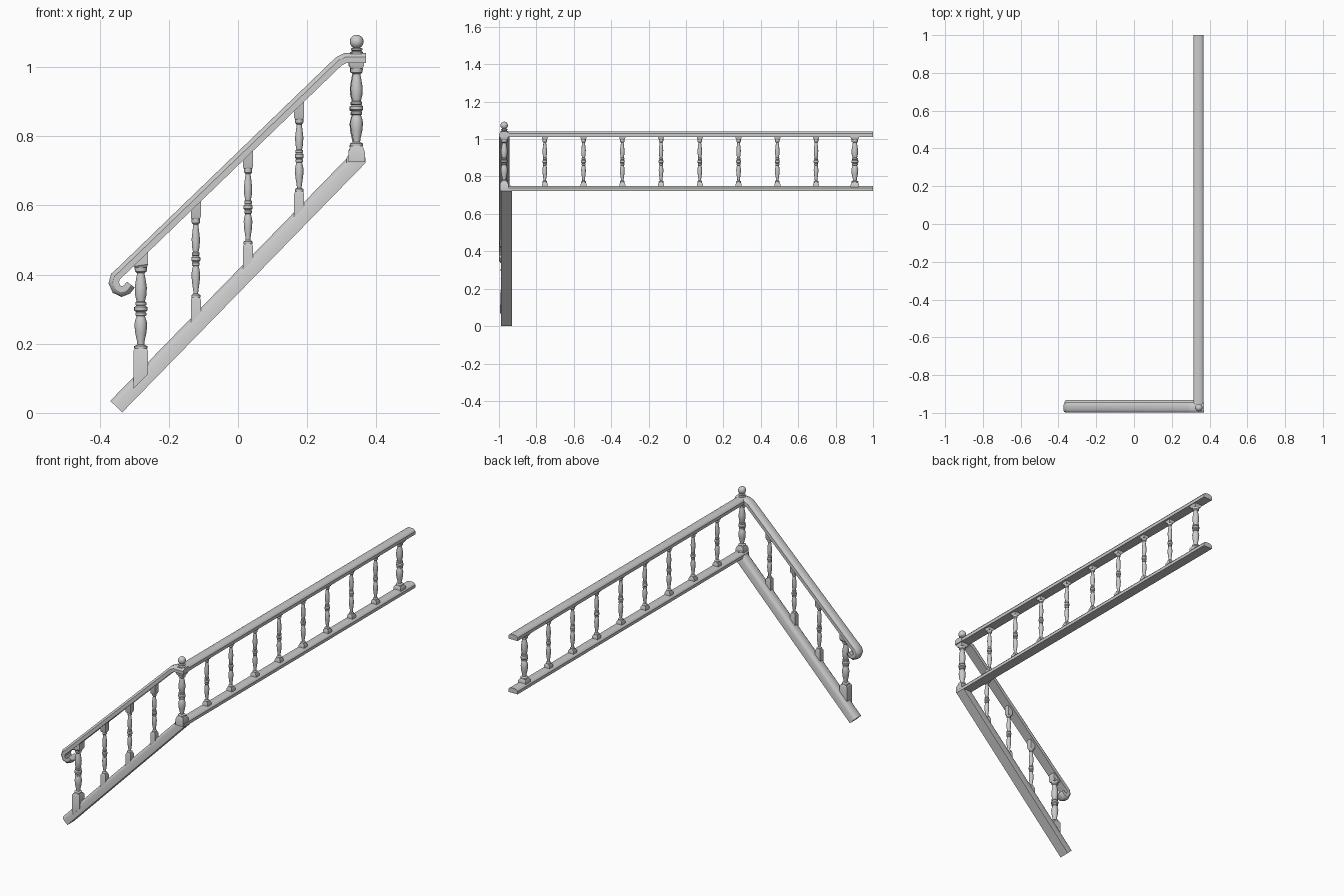
import bpy, bmesh, math
from mathutils import Vector

if "Cube" in bpy.data.objects:
    bpy.data.objects.remove(bpy.data.objects["Cube"])

STAIR_Y = -0.972      # centre line of the sloping flight
LAND_X = 0.341        # centre line of the level run


def finish(bm, name):
    bmesh.ops.recalc_face_normals(bm, faces=bm.faces)
    me = bpy.data.meshes.new(name)
    bm.to_mesh(me)
    bm.free()
    ob = bpy.data.objects.new(name, me)
    bpy.context.collection.objects.link(ob)
    bpy.context.view_layer.objects.active = ob
    ob.select_set(True)
    bpy.ops.object.shade_smooth_by_angle(angle=math.radians(35))
    ob.select_set(False)
    return ob


def skin(bm, rings):
    vs = [[bm.verts.new(p) for p in r] for r in rings]
    n = len(vs[0])
    for a, b in zip(vs, vs[1:]):
        for i in range(n):
            j = (i + 1) % n
            bm.faces.new((a[i], a[j], b[j], b[i]))
    bm.faces.new(vs[0][::-1])
    bm.faces.new(vs[-1])


def sweep(name, path, half, side):
    """Mitred sweep of a mirrored half profile (side offset, height)."""
    prof = half + [(-u, v) for u, v in reversed(half)]
    pts = [Vector(p) for p in path]
    side = Vector(side)
    rings = []
    for i, p in enumerate(pts):
        a = (p - pts[i - 1]).normalized() if i else None
        b = (pts[i + 1] - p).normalized() if i < len(pts) - 1 else None
        a, b = a or b, b or a
        t = (a + b).normalized()
        nrm = t.cross(side) / t.dot(a)
        rings.append([p + side * u + nrm * v for u, v in prof])
    bm = bmesh.new()
    skin(bm, rings)
    return finish(bm, name)


def block(bm, x, y, sections):
    """Square block lofted through (z, half width, slope) sections."""
    skin(bm, [[(x + sx * h, y + sy * h, z + sx * h * s)
               for sx, sy in ((-1, -1), (1, -1), (1, 1), (-1, 1))]
              for z, h, s in sections])


def turn(bm, x, y, prof, n=16):
    skin(bm, [[(x + r * math.cos(k * math.tau / n), y + r * math.sin(k * math.tau / n), z)
               for k in range(n)] for z, r in prof])


# turned spindle: fraction of height, radius
SPINDLE = [(0, .019), (.03, .019), (.05, .010), (.09, .011), (.2, .0165), (.3, .0185),
           (.36, .0155), (.40, .012), (.41, .016), (.44, .016), (.45, .013), (.47, .019),
           (.51, .019), (.53, .013), (.54, .016), (.57, .016), (.58, .012), (.66, .0165),
           (.75, .0175), (.85, .014), (.93, .0105), (.95, .017), (1, .018)]


def post(name, x, y, z0, z1, base, top, scale):
    bm = bmesh.new()
    turn(bm, x, y, [(z0 + t * (z1 - z0), r * scale) for t, r in SPINDLE])
    block(bm, x, y, base)
    block(bm, x, y, top)
    return bm


def rail_z(x):
    return 0.617 + 0.965 * (x + 0.122)


def string_z(x):
    return 0.018 + 1.025 * (x + 0.352)


# rails
RAIL = [(.027, -.014), (.027, .003), (.022, .010), (.012, .0145)]
STRINGER = [(.029, -.024), (.029, .008), (.024, .018), (.014, .024)]
sweep("level_bottom_rail", [(LAND_X, -0.99, .735), (LAND_X, 1, .735)],
      [(u, v * .93) for u, v in RAIL], (-1, 0, 0))
sweep("level_handrail", [(LAND_X, -0.99, 1.026), (LAND_X, 1, 1.026)], RAIL, (-1, 0, 0))
sweep("stair_stringer", [(-.352, STAIR_Y + .012, .018), (.351, STAIR_Y + .012, .739)],
      STRINGER, (0, 1, 0))
scroll = [(-.310, .371), (-.321, .357), (-.336, .351), (-.351, .358), (-.359, .376),
          (-.354, .394), (-.338, rail_z(-.338)), (.292, rail_z(.292)), (.312, 1.026), (.37, 1.026)]
sweep("stair_handrail_with_scroll", [(x, STAIR_Y, z) for x, z in scroll], RAIL, (0, 1, 0))

# stair balusters and lower newel, with blocks cut to the slope
for i, x in enumerate((-.281, -.122, .029, .177)):
    big = i == 0
    h, lo, hi = (.0215, .095, .043) if big else (.0145, .08, .057)
    zr, zs = rail_z(x), string_z(x)
    z0, z1 = zs + lo, zr - hi
    bm = post("", x, STAIR_Y, z0, z1,
              [(zs, h, 1.025), (z0 - .008, h, 0), (z0, h * .8, 0)],
              [(z1, h * .8, 0), (z1 + .006, h, .15), (zr, h, .965)], 1 if big else .68)
    finish(bm, "lower_newel" if big else f"stair_baluster_{i}")

# level balusters and end newel
for i in range(9):
    y = -.755 + i * .2072
    big = i == 8
    h = .022 if big else .016
    bm = post("", LAND_X, y, .767, .997,
              [(.74, h, 0), (.758, h, 0), (.767, h * .75, 0)],
              [(.997, h * .75, 0), (1.005, h, 0), (1.02, h, 0)], 1 if big else .68)
    finish(bm, "end_newel" if big else f"level_baluster_{i + 1}")

# corner newel with ball finial
cx = .343
bm = post("", cx, STAIR_Y, .772, .995,
          [(.725, .0235, 0), (.755, .0235, 0), (.772, .017, 0)],
          [(.995, .017, 0), (1.005, .0215, 0), (1.03, .0215, 0)], 1)
ball = [(1.073 + .02 * math.sin(math.radians(a)), .02 * math.cos(math.radians(a)))
        for a in range(-60, 90, 15)]
turn(bm, cx, STAIR_Y, [(1.03, .019), (1.043, .019), (1.046, .012), (1.049, .017),
                       (1.053, .017)] + ball + [(1.093, .001)])
finish(bm, "corner_newel")
